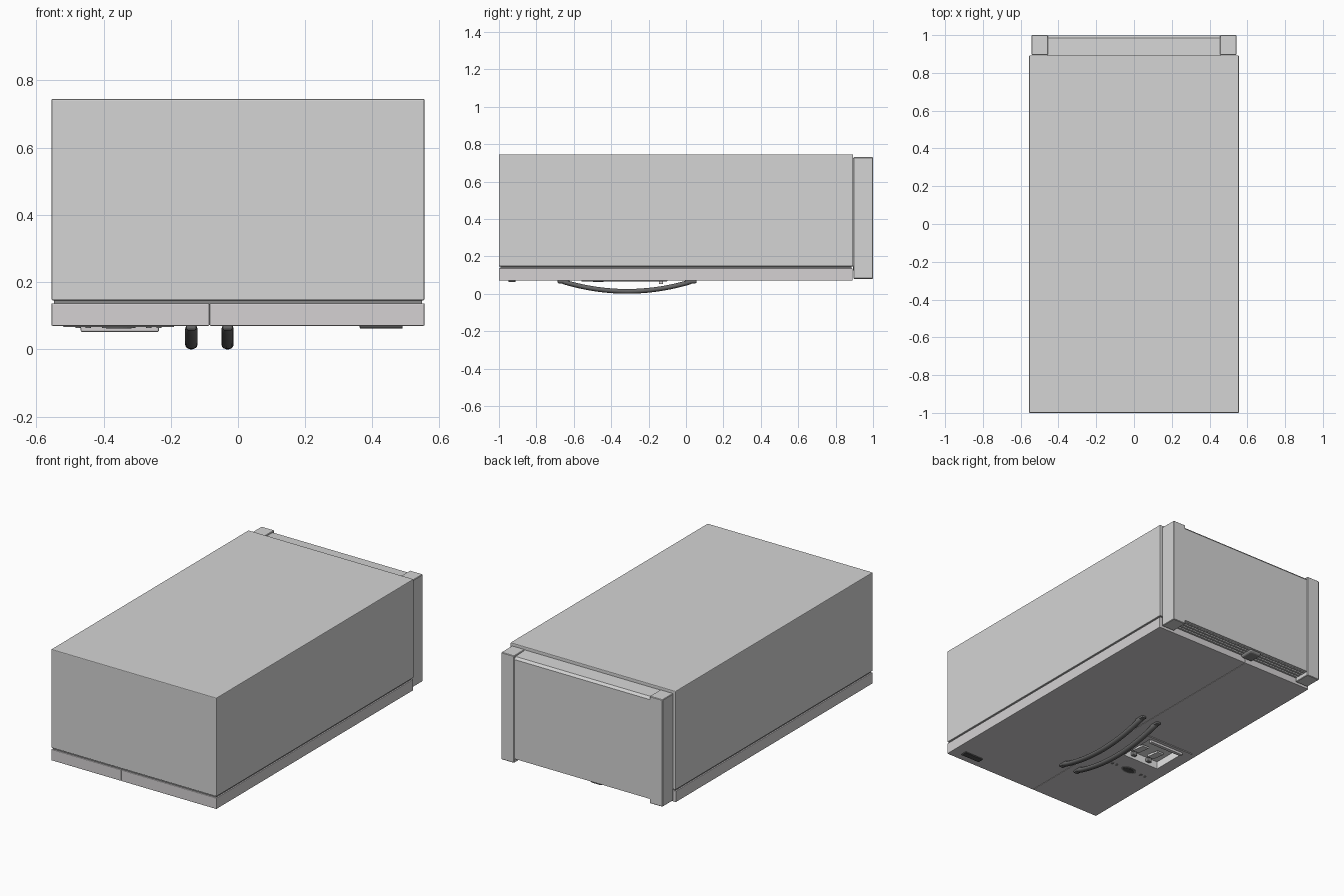
import bpy, bmesh, math
from mathutils import Vector

if "Cube" in bpy.data.objects:
    bpy.data.objects.remove(bpy.data.objects["Cube"])


def material(name, r, g, b):
    m = bpy.data.materials.new(name)
    m.diffuse_color = (r, g, b, 1)
    m.use_nodes = True
    m.node_tree.nodes["Principled BSDF"].inputs["Base Color"].default_value = m.diffuse_color
    return m


BODY = material("cabinet_grey", 0.66, 0.66, 0.66)
DOOR = material("door_grey", 0.66, 0.64, 0.65)
HANDLE = material("handle_grey", 0.14, 0.14, 0.14)
DARK = material("dark_trim", 0.08, 0.08, 0.08)
GASKET = material("gasket_grey", 0.25, 0.25, 0.25)
PALE = material("pale_recess", 0.8, 0.8, 0.8)


def finish(name, bm, mat):
    bmesh.ops.recalc_face_normals(bm, faces=bm.faces[:])
    me = bpy.data.meshes.new(name)
    bm.to_mesh(me)
    bm.free()
    me.materials.append(mat)
    ob = bpy.data.objects.new(name, me)
    bpy.context.collection.objects.link(ob)
    return ob


def box(name, x, y, z, mat, bevel=0.0, segments=2):
    """Box from (min, max) ranges with optional rounded edges."""
    bm = bmesh.new()
    bmesh.ops.create_cube(bm, size=1)
    for v in bm.verts:
        v.co = Vector([(r[0] + r[1]) / 2 + c * (r[1] - r[0]) for r, c in zip((x, y, z), v.co)])
    if bevel:
        bmesh.ops.bevel(bm, geom=bm.edges[:], offset=bevel, segments=segments,
                        profile=0.5, affect='EDGES')
    return finish(name, bm, mat)


def extrude_x(name, profile, x0, x1, mat):
    """Extrude a (y, z) profile along x."""
    bm = bmesh.new()
    f = bm.faces.new([bm.verts.new((x0, y, z)) for y, z in profile])
    new = bmesh.ops.extrude_face_region(bm, geom=[f])["geom"]
    bmesh.ops.translate(bm, verts=[v for v in new if isinstance(v, bmesh.types.BMVert)],
                        vec=(x1 - x0, 0, 0))
    return finish(name, bm, mat)


def oval(name, x, y, z, rx, ry, h, mat):
    bm = bmesh.new()
    bmesh.ops.create_cone(bm, cap_ends=True, segments=24, radius1=1, radius2=1, depth=1)
    for v in bm.verts:
        v.co = Vector((x + v.co.x * rx, y + v.co.y * ry, z + v.co.z * h))
    return finish(name, bm, mat)


def smooth(ob):
    bpy.ops.object.select_all(action='DESELECT')
    ob.select_set(True)
    bpy.context.view_layer.objects.active = ob
    bpy.ops.object.shade_smooth_by_angle(angle=math.radians(40))


def cut(ob, cutter):
    m = ob.modifiers.new("recess_cut", 'BOOLEAN')
    m.operation = 'DIFFERENCE'
    m.solver = 'EXACT'
    m.object = cutter


# Cabinet lying on its doors, with the seal between
box("cabinet", (-0.555, 0.555), (-1, 0.893), (0.146, 0.745), BODY, 0.004)
box("door_gasket", (-0.547, 0.547), (-0.992, 0.885), (0.13, 0.15), GASKET)

# Two doors meeting at a narrow groove
left_door = box("left_door", (-0.555, -0.0855), (-1, 0.89), (0.07, 0.137), DOOR, 0.003)
box("right_door", (-0.0845, 0.555), (-1, 0.89), (0.07, 0.137), DOOR, 0.003)

# Dispenser surround and recess
frame = box("dispenser_frame", (-0.52, -0.19), (-0.56, -0.10), (0.066, 0.075), DOOR, 0.002, 1)
cutter = box("recess_cutter", (-0.475, -0.22), (-0.36, -0.125), (0.03, 0.121), DARK)
cutter.hide_render = True
cutter.hide_set(True)
cut(left_door, cutter)
cut(frame, cutter)
box("recess_back", (-0.475, -0.22), (-0.36, -0.125), (0.112, 0.121), PALE)
for name, x, y in (("recess_side_left", (-0.475, -0.471), (-0.36, -0.125)),
                   ("recess_side_right", (-0.224, -0.22), (-0.36, -0.125)),
                   ("recess_top", (-0.471, -0.224), (-0.36, -0.356)),
                   ("recess_floor", (-0.471, -0.224), (-0.129, -0.125))):
    box(name, x, y, (0.066, 0.114), PALE)

# Drip tray lip, paddles and nozzles
box("drip_tray", (-0.468, -0.235), (-0.145, -0.123), (0.052, 0.075), DOOR, 0.004)
for side, x in (("left", -0.40), ("right", -0.29)):
    extrude_x(side + "_paddle", [(-0.33, 0.114), (-0.33, 0.1), (-0.24, 0.09), (-0.24, 0.1)],
              x - 0.022, x + 0.022, PALE)
    box(side + "_nozzle", (x - 0.015, x + 0.015), (-0.357, -0.335), (0.08, 0.105), GASKET, 0.004)

# Control display and buttons
oval("control_display_rim", -0.355, -0.47, 0.0652, 0.05, 0.028, 0.004, GASKET)
oval("control_display", -0.355, -0.47, 0.0642, 0.038, 0.019, 0.005, DARK)
for i, x in enumerate((-0.475, -0.445, -0.265, -0.235)):
    oval("control_button_%d" % (i + 1), x, -0.47, 0.0652, 0.008, 0.01, 0.003, GASKET)

# Plain plate on the right door
box("door_plate", (0.362, 0.49), (-0.95, -0.912), (0.062, 0.072), DARK, 0.003)


def bow_handle(name, x):
    """Bowed bar: elliptical section swept along an arc, tapering at its ends."""
    bm = bmesh.new()
    n, sides, rings = 28, 14, []
    for i in range(n + 1):
        t = -1 + 2 * i / n
        y, z = -0.315 + 0.36 * t, 0.013 + 0.057 * t * t
        d = Vector((0, 0.36, 0.114 * t)).normalized()
        nrm = Vector((0, -d.z, d.y))
        k = 0.55 if abs(t) == 1 else 1.0
        ring = []
        for j in range(sides):
            a = 2 * math.pi * j / sides
            p = Vector((x, y, z)) + Vector((1, 0, 0)) * 0.018 * k * math.cos(a) + nrm * 0.013 * k * math.sin(a)
            ring.append(bm.verts.new(p))
        rings.append(ring)
    for a, b in zip(rings, rings[1:]):
        for j in range(sides):
            bm.faces.new((a[j], a[(j + 1) % sides], b[(j + 1) % sides], b[j]))
    bm.faces.new(rings[0])
    bm.faces.new(rings[-1])
    smooth(finish(name, bm, HANDLE))
    # Mounting feet
    for end, y in (("top", -0.655), ("bottom", 0.025)):
        box(name + "_" + end + "_foot", (x - 0.016, x + 0.016), (y - 0.032, y + 0.032),
            (0.056, 0.075), HANDLE, 0.007)


bow_handle("left_handle", -0.139)
bow_handle("right_handle", -0.031)

# Base: two corner columns and a panel reaching down to the toe grille
for side, s in (("left", -1), ("right", 1)):
    xs = sorted((s * 0.455, s * 0.542))
    box(side + "_base_column", xs, (0.895, 1.0), (0.08, 0.73), BODY, 0.003, 1)
extrude_x("base_panel", [(0.89, 0.15), (0.98, 0.15), (0.98, 0.105), (0.997, 0.105),
                         (0.997, 0.708), (0.985, 0.722), (0.89, 0.726)],
          -0.457, 0.457, BODY)

# Toe grille on the underside, one slat behind another, and centre hinge
box("grille_back", (-0.457, 0.457), (0.893, 0.982), (0.125, 0.152), GASKET)
for i in range(4):
    y = 0.897 + i * 0.023
    box("grille_slat_%d" % (i + 1), (-0.457, 0.457), (y, y + 0.013), (0.105, 0.13), BODY)
box("centre_hinge", (-0.125, -0.045), (0.895, 0.985), (0.088, 0.115), GASKET, 0.012, 3)
